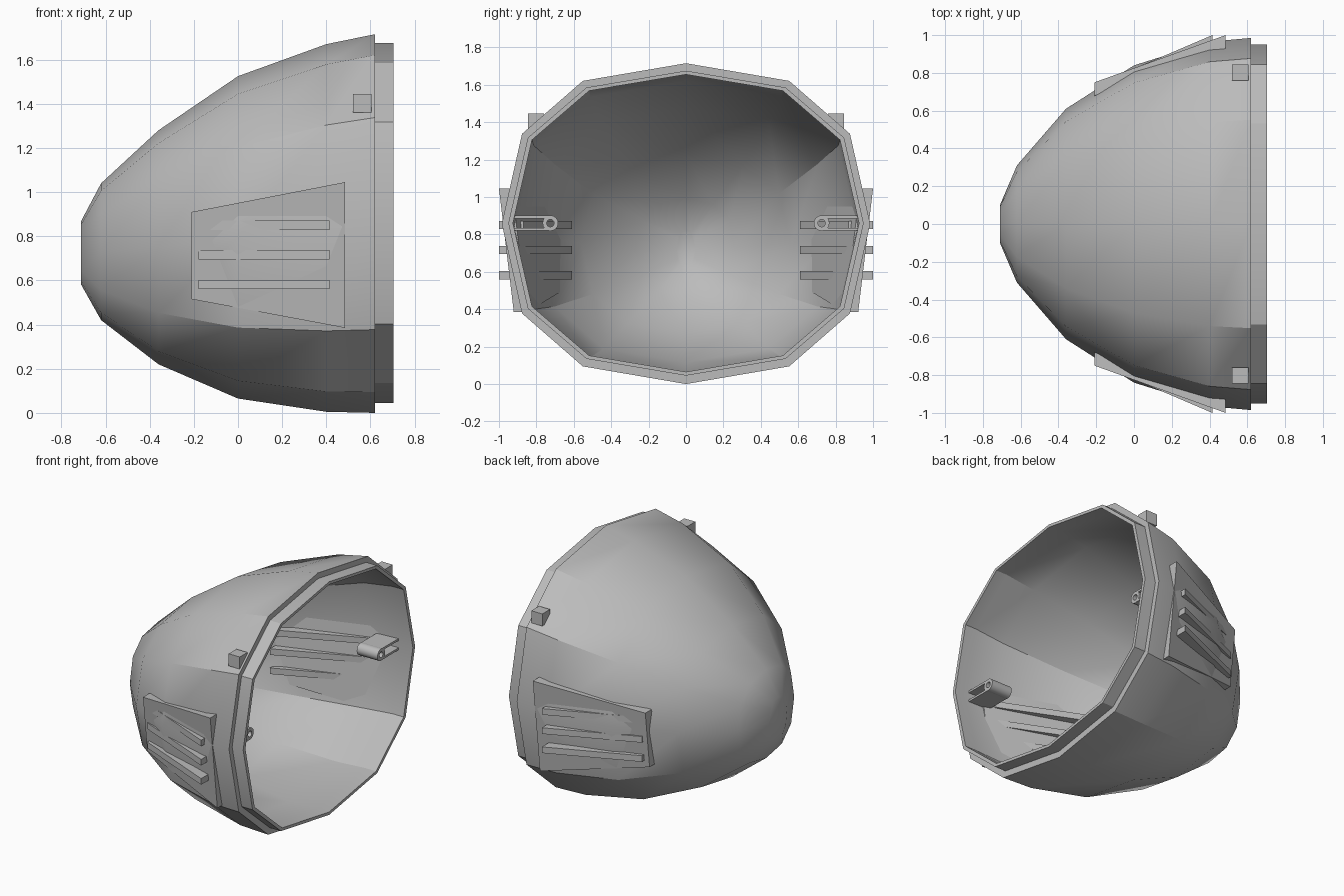
import bpy, bmesh, math

cube = bpy.data.objects.get("Cube")
if cube:
    bpy.data.objects.remove(cube, do_unlink=True)

gray = bpy.data.materials.new("plain_gray")
gray.use_nodes = True
gray.diffuse_color = (0.5, 0.5, 0.5, 1)
gray.node_tree.nodes["Principled BSDF"].inputs["Base Color"].default_value = (0.5, 0.5, 0.5, 1)


def finish(bm, name, smooth=None):
    bmesh.ops.recalc_face_normals(bm, faces=bm.faces)
    mesh = bpy.data.meshes.new(name)
    bm.to_mesh(mesh)
    bm.free()
    mesh.materials.append(gray)
    obj = bpy.data.objects.new(name, mesh)
    bpy.context.collection.objects.link(obj)
    if smooth:
        bpy.ops.object.select_all(action='DESELECT')
        obj.select_set(True)
        bpy.context.view_layer.objects.active = obj
        bpy.ops.object.shade_smooth_by_angle(angle=math.radians(smooth))
    return obj


def prism(name, near, far):
    """Solid between two matching outlines."""
    bm = bmesh.new()
    a = [bm.verts.new(p) for p in near]
    b = [bm.verts.new(p) for p in far]
    bm.faces.new(a)
    bm.faces.new(b)
    n = len(a)
    for i in range(n):
        bm.faces.new((a[i], a[(i + 1) % n], b[(i + 1) % n], b[i]))
    return finish(bm, name)


def box(name, x0, x1, y0, y1, z0, z1):
    return prism(name, [(x0, y0, z0), (x1, y0, z0), (x1, y0, z1), (x0, y0, z1)],
                 [(x0, y1, z0), (x1, y1, z0), (x1, y1, z1), (x0, y1, z1)])


# Twelve-sided section: one quarter mirrored around
quarter = [(0, 1), (0.56, 0.89), (0.89, 0.56), (1, 0)]
half = quarter + [(y, -z) for y, z in quarter[-2::-1]]
section = half + [(-y, z) for y, z in half[-2:0:-1]]

# Shell: x, half width, bottom, top; outside, lip, then inside
stations = [(-0.71, 0.10, 0.58, 0.87), (-0.62, 0.31, 0.42, 1.04),
            (-0.36, 0.61, 0.22, 1.28), (0, 0.84, 0.065, 1.525),
            (0.40, 0.965, 0.005, 1.67), (0.62, 0.985, 0.0, 1.715)]
wall = 0.05
lip = [(0.62, 0.95, 0.045, 1.675), (0.705, 0.95, 0.045, 1.675),
       (0.705, 0.925, 0.065, 1.655), (0.62, 0.925, 0.065, 1.655)]
inside = [(x + wall * (x < -0.5), w - wall, b + wall, t - wall)
          for x, w, b, t in stations[-2::-1]]

bm = bmesh.new()
loops = []
for x, w, b, t in stations + lip + inside:
    mid, high = (b + t) / 2, (t - b) / 2
    loops.append([bm.verts.new((x, w * y, mid + high * z)) for y, z in section])
n = len(section)
for a, b in zip(loops, loops[1:]):
    for i in range(n):
        bm.faces.new((a[i], a[(i + 1) % n], b[(i + 1) % n], b[i]))
bm.faces.new(loops[0])
bm.faces.new(loops[-1])
finish(bm, "shell", 30)


def plate_y(x, z):
    return 1.0 + 0.337 * (x - 0.485) + 0.12 * (z - 1.045)


for side, s in (("left", 1), ("right", -1)):
    # Sloped side plate
    outline = [(-0.21, 0.515), (0.485, 0.385), (0.485, 1.045), (-0.21, 0.91)]
    prism(side + "_plate", [(x, s * plate_y(x, z), z) for x, z in outline],
          [(x, s * (plate_y(x, z) - 0.07), z) for x, z in outline])
    # Three ribs running through the plate
    for i in range(3):
        z = 0.56 + 0.134 * i
        plan = [(-0.18, 0.745), (0.415, 1.0), (0.415, 0.87), (-0.18, 0.61)]
        prism(f"{side}_rib_{i + 1}", [(x, s * y, z) for x, y in plan],
              [(x, s * y, z + 0.043) for x, y in plan])
    # Small block near the rim
    box(side + "_block", 0.52, 0.605, s * 0.76, s * 0.845, 1.36, 1.445)
    # Screw post on two thin webs
    for name, z in (("lower", 0.82), ("upper", 0.885)):
        box(f"{side}_{name}_web", 0.44, 0.6, s * 0.73, s * 0.94, z, z + 0.015)
    bm = bmesh.new()
    rings = []
    for x, r in ((0.44, 0.02), (0.44, 0.042), (0.6, 0.042), (0.6, 0.02)):
        rings.append([bm.verts.new((x, s * 0.725 + r * math.cos(k * math.pi / 8),
                                    0.86 + r * math.sin(k * math.pi / 8))) for k in range(16)])
    for j in range(4):
        a, b = rings[j], rings[(j + 1) % 4]
        for k in range(16):
            bm.faces.new((a[k], a[(k + 1) % 16], b[(k + 1) % 16], b[k]))
    finish(bm, side + "_post", 30)
